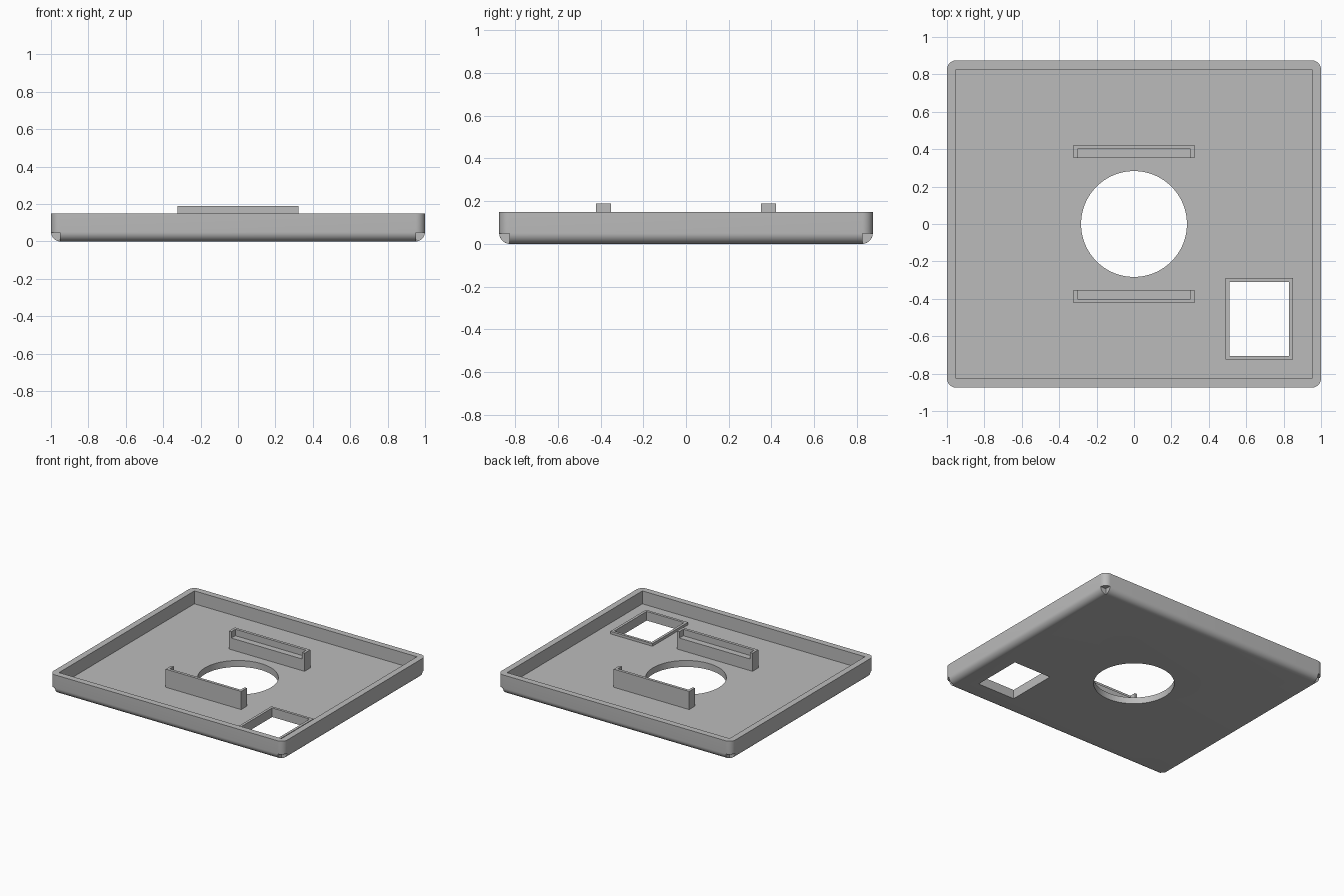
import bpy
import bmesh
from mathutils import Matrix, Vector

# Remove the default cube
if "Cube" in bpy.data.objects:
    bpy.data.objects.remove(bpy.data.objects["Cube"], do_unlink=True)

HALF_X, HALF_Y, HEIGHT = 1.0, 0.875, 0.15
RADIUS, FLOOR = 0.05, 0.05
WALL = 0.048

grey = bpy.data.materials.new("plain grey")
grey.use_nodes = True
grey.diffuse_color = (0.5, 0.5, 0.5, 1)
grey.node_tree.nodes["Principled BSDF"].inputs["Base Color"].default_value = (0.5, 0.5, 0.5, 1)


def finish(bm, name):
    mesh = bpy.data.meshes.new(name)
    bmesh.ops.recalc_face_normals(bm, faces=bm.faces)
    bm.to_mesh(mesh)
    bm.free()
    mesh.materials.append(grey)
    obj = bpy.data.objects.new(name, mesh)
    bpy.context.collection.objects.link(obj)
    return obj


def add_box(bm, low, high):
    low, high = Vector(low), Vector(high)
    matrix = Matrix.Translation((low + high) / 2) @ Matrix.Diagonal((*(high - low), 1))
    bmesh.ops.create_cube(bm, size=1, matrix=matrix)


def box(name, low, high):
    bm = bmesh.new()
    add_box(bm, low, high)
    return finish(bm, name)


def apply_modifiers(obj):
    bpy.ops.object.select_all(action="DESELECT")
    obj.select_set(True)
    bpy.context.view_layer.objects.active = obj
    for modifier in list(obj.modifiers):
        bpy.ops.object.modifier_apply(modifier=modifier.name)


def cut(obj, cutter):
    modifier = obj.modifiers.new("cut", "BOOLEAN")
    modifier.operation = "DIFFERENCE"
    modifier.solver = "EXACT"
    modifier.object = cutter
    apply_modifiers(obj)
    bpy.data.objects.remove(cutter, do_unlink=True)


# Tray block with rounded upright and bottom edges
bm = bmesh.new()
add_box(bm, (-HALF_X, -HALF_Y, 0), (HALF_X, HALF_Y, HEIGHT))
rounded = [e for e in bm.edges if min(v.co.z for v in e.verts) < 0.01]
bmesh.ops.bevel(bm, geom=rounded, offset=RADIUS, segments=10, profile=0.5, affect="EDGES")
tray = finish(bm, "tray")

# Open inside of the tray
inner_x, inner_y = HALF_X - WALL, HALF_Y - WALL
cut(tray, box("cavity_cutter", (-inner_x, -inner_y, FLOOR), (inner_x, inner_y, 0.4)))

# Square notches where the rounded edges meet at the bottom corners
for sx in (-1, 1):
    for sy in (-1, 1):
        r = RADIUS - 0.0025
        centre = Vector((sx * HALF_X, sy * HALF_Y, 0))
        size = Vector((r, r, r))
        cut(tray, box("notch_cutter", centre - size, centre + size))

# Round hole through the floor
bm = bmesh.new()
bmesh.ops.create_cone(bm, cap_ends=True, segments=96, radius1=0.283, radius2=0.283, depth=1)
cut(tray, finish(bm, "round_hole_cutter"))

# Rectangular window through the floor
WIN_LOW, WIN_HIGH = Vector((0.51, -0.705)), Vector((0.83, -0.31))
cut(tray, box("window_cutter", (*WIN_LOW, -0.2), (*WIN_HIGH, 0.3)))
bpy.ops.object.select_all(action="DESELECT")
tray.select_set(True)
bpy.context.view_layer.objects.active = tray
bpy.ops.object.shade_smooth_by_angle(angle=0.5)

# Raised frame around the window
margin = Vector((0.02, 0.02))
frame = box("window_frame", (*(WIN_LOW - margin), FLOOR), (*(WIN_HIGH + margin), FLOOR + 0.02))
cut(frame, box("frame_cutter", (*WIN_LOW, -0.2), (*WIN_HIGH, 0.3)))

# Pair of holder bars, each with a ledge open towards the centre
for side, name in ((-1, "front_holder"), (1, "back_holder")):
    y_in, y_step, y_out = side * 0.352, side * 0.4, side * 0.422
    holder = box(name, (-0.323, min(y_in, y_out), FLOOR), (0.323, max(y_in, y_out), 0.19))
    y_clear = side * 0.3
    cut(holder, box("ledge_cutter", (-0.303, min(y_clear, y_step), 0.14),
                    (0.303, max(y_clear, y_step), 0.3)))
